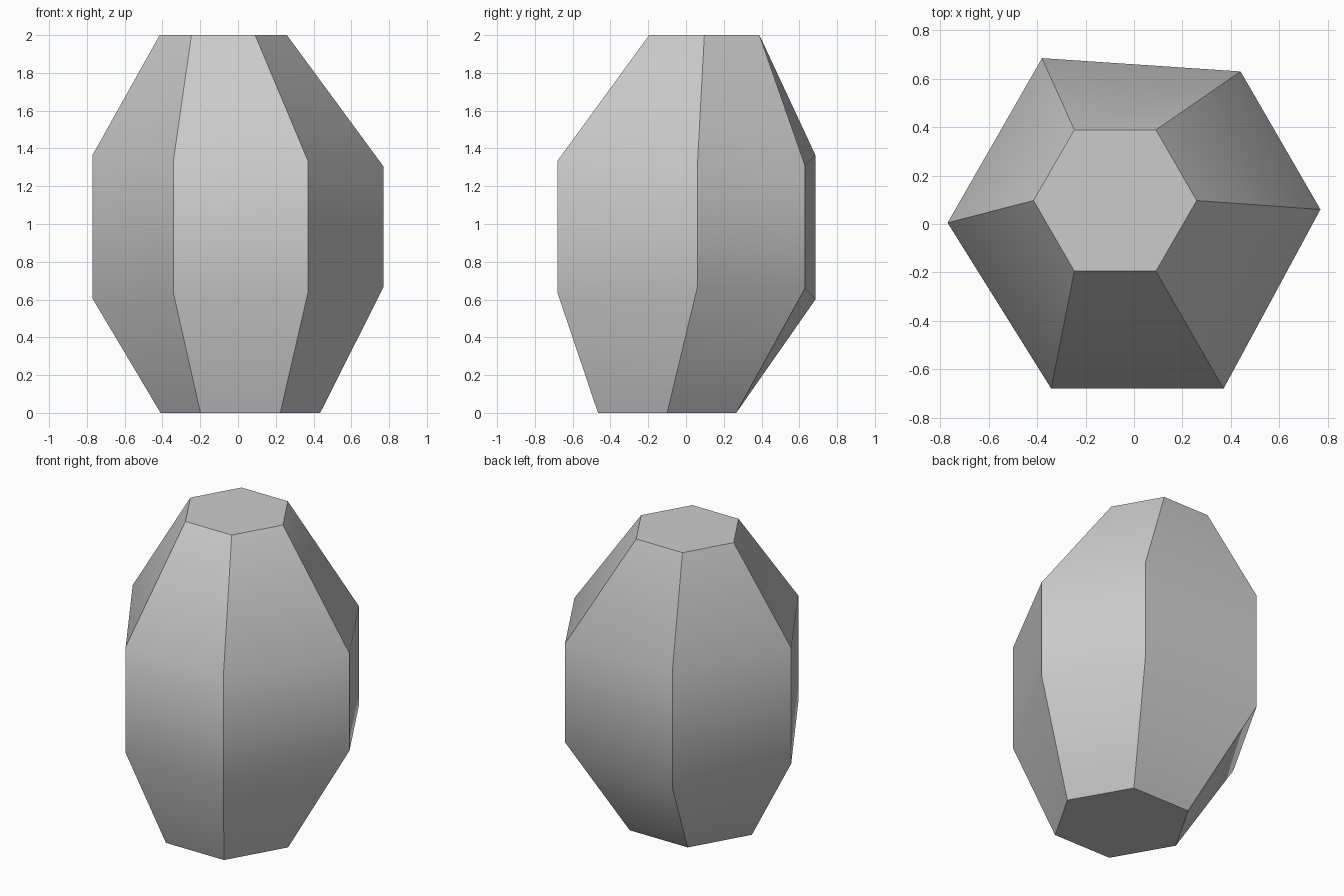
import bpy, bmesh
from math import cos, sin, pi

if "Cube" in bpy.data.objects:
    bpy.data.objects.remove(bpy.data.objects["Cube"])

# Belly corners, counter-clockwise from the right: x, y, lower z, upper z
BELLY = [(0.77, 0.06, 0.665, 1.305), (0.44, 0.63, 0.66, 1.31),
         (-0.38, 0.685, 0.60, 1.365), (-0.77, 0.005, 0.605, 1.365),
         (-0.342, -0.68, 0.635, 1.335), (0.37, -0.68, 0.635, 1.335)]


def hexagon(cx, cy, r, z):
    return [(cx + r * cos(i * pi / 3), cy + r * sin(i * pi / 3), z) for i in range(6)]


rings = [hexagon(0.0125, -0.10, 0.4225, 0.0),
         [(x, y, lo) for x, y, lo, hi in BELLY],
         [(x, y, hi) for x, y, lo, hi in BELLY],
         hexagon(-0.078, 0.097, 0.337, 2.0)]

# Loft the rings into a faceted stone and cap both ends
bm = bmesh.new()
loops = [[bm.verts.new(p) for p in ring] for ring in rings]
for a, b in zip(loops, loops[1:]):
    for i in range(6):
        j = (i + 1) % 6
        bm.faces.new((a[i], a[j], b[j], b[i])).smooth = True
bm.faces.new(loops[0][::-1])
bm.faces.new(loops[-1])
bm.normal_update()

# Belly rings shade smoothly; upright corners and end caps stay sharp
belly_rings = [set(loops[1]), set(loops[2])]
for e in bm.edges:
    e.smooth = any(set(e.verts) <= ring for ring in belly_rings)

mesh = bpy.data.meshes.new("faceted_stone")
bm.to_mesh(mesh)
bm.free()
bpy.context.collection.objects.link(bpy.data.objects.new("faceted_stone", mesh))
